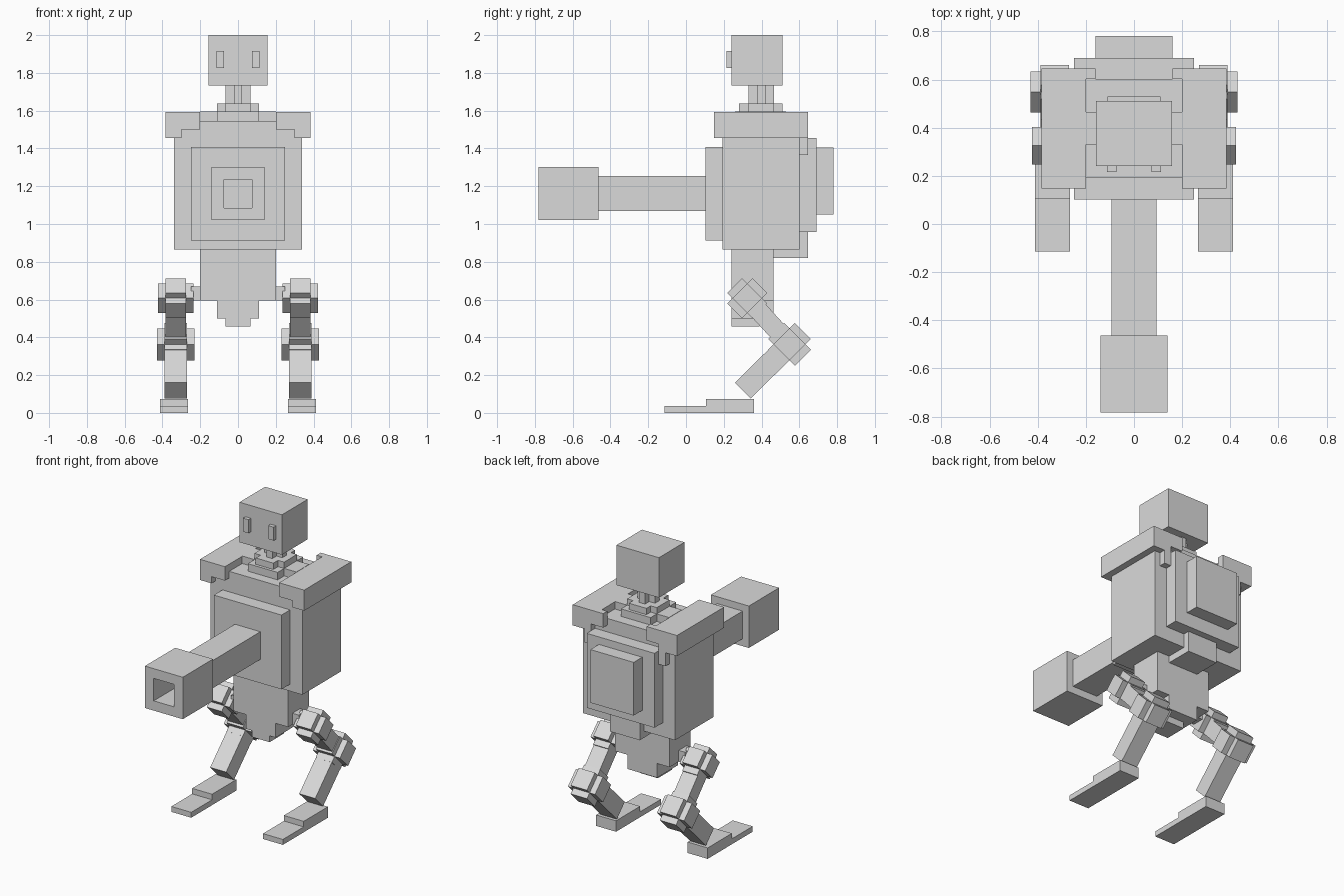
import bpy
import math
from mathutils import Matrix, Vector

if "Cube" in bpy.data.objects:
    bpy.data.objects.remove(bpy.data.objects["Cube"])

grey = bpy.data.materials.new("light_grey")
grey.diffuse_color = (0.7, 0.7, 0.7, 1)
grey.use_nodes = True
grey.node_tree.nodes["Principled BSDF"].inputs["Base Color"].default_value = grey.diffuse_color


def finish(name, verts, faces):
    mesh = bpy.data.meshes.new(name)
    mesh.from_pydata(verts, [], faces)
    mesh.materials.append(grey)
    obj = bpy.data.objects.new(name, mesh)
    bpy.context.collection.objects.link(obj)
    return obj


def boxes(name, *specs, tilt=0.0, origin=(0, 0, 0)):
    """One object from boxes (x0, x1, y0, y1, z0, z1), tilted about x and moved."""
    move = Matrix.Translation(origin) @ Matrix.Rotation(tilt, 4, 'X')
    verts, faces = [], []
    for x0, x1, y0, y1, z0, z1 in specs:
        n = len(verts)
        verts += [move @ Vector((x, y, z)) for x in (x0, x1) for y in (y0, y1) for z in (z0, z1)]
        quads = ((0, 1, 3, 2), (4, 6, 7, 5), (0, 4, 5, 1), (2, 3, 7, 6), (0, 2, 6, 4), (1, 5, 7, 3))
        faces += [tuple(n + i for i in q) for q in quads]
    return finish(name, verts, faces)


def wide(w, *rest):
    return (-w, w, *rest)


def flip(side, x0, x1, *rest):
    a, b = sorted((side * x0, side * x1))
    return (a, b, *rest)


# Head and eyes
boxes("head", wide(0.157, 0.24, 0.51, 1.733, 2.0))
for side, tag in ((-1, "right"), (1, "left")):
    boxes(tag + "_eye", flip(side, 0.073, 0.113, 0.215, 0.24, 1.825, 1.915))

# Cross-shaped neck and stepped collar
boxes("neck", wide(0.065, 0.375, 0.42, 1.635, 1.733), wide(0.022, 0.33, 0.465, 1.635, 1.733))
boxes("collar", wide(0.11, 0.33, 0.465, 1.59, 1.637), wide(0.065, 0.28, 0.51, 1.59, 1.637))
boxes("collar_base", wide(0.2, 0.33, 0.465, 1.54, 1.595), wide(0.11, 0.26, 0.53, 1.54, 1.595))

# Torso, chest plate and backpack
boxes("torso", wide(0.34, 0.193, 0.602, 0.865, 1.5), wide(0.2, 0.193, 0.602, 1.5, 1.545))
boxes("chest_plate", wide(0.25, 0.102, 0.193, 0.912, 1.408))
boxes("backpack", wide(0.25, 0.602, 0.69, 0.958, 1.455), wide(0.16, 0.69, 0.78, 1.05, 1.405))
boxes("lower_back_block", wide(0.11, 0.46, 0.645, 0.82, 0.96))

# Shoulder pads with hanging outer edge and rear tab
for side, tag in ((-1, "right"), (1, "left")):
    boxes(tag + "_shoulder",
          flip(side, 0.2, 0.385, 0.148, 0.645, 1.5, 1.593),
          flip(side, 0.3, 0.385, 0.148, 0.645, 1.455, 1.5),
          flip(side, 0.16, 0.2, 0.602, 0.645, 1.5, 1.593),
          flip(side, 0.25, 0.3, 0.602, 0.645, 1.365, 1.5))

# Chest cannon: barrel plus hollow square muzzle
boxes("cannon_barrel", wide(0.094, -0.463, 0.102, 1.07, 1.255))
rings = [(-0.463, 0.14), (-0.782, 0.14), (-0.782, 0.075), (-0.49, 0.075)]
verts = [(sx * r, y, 1.161 + sz * r) for y, r in rings
         for sx, sz in ((-1, -1), (1, -1), (1, 1), (-1, 1))]
faces = [(3, 2, 1, 0), (12, 13, 14, 15)]
for k in range(3):
    for i in range(4):
        j = (i + 1) % 4
        faces.append((4 * k + i, 4 * k + j, 4 * k + 4 + j, 4 * k + 4 + i))
muzzle = finish("cannon_muzzle", verts, faces)

# Stepped pelvis
boxes("pelvis", wide(0.202, 0.24, 0.462, 0.595, 0.865),
      wide(0.11, 0.24, 0.462, 0.5, 0.595), wide(0.065, 0.24, 0.39, 0.457, 0.5))


def joint(name, centre, half, arm):
    """Three crossed bars, tilted 45 degrees."""
    specs = []
    for axis in range(3):
        r = [half] * 3
        r[axis] = arm
        specs.append((-r[0], r[0], -r[1], r[1], -r[2], r[2]))
    return boxes(name, *specs, tilt=math.pi / 4, origin=centre)


def limb(name, a, b, half_x, half_t):
    """Bar running from a to b in the side plane."""
    a, b = Vector(a), Vector(b)
    d = b - a
    return boxes(name, (-half_x, half_x, 0, d.length, -half_t, half_t),
                 tilt=math.atan2(d.z, d.y), origin=a)


# Legs: hip, thigh, knee, shin and foot
for side, tag in ((-1, "right"), (1, "left")):
    x = side * 0.329
    hip, knee, ankle = (x, 0.325, 0.607), (x, 0.548, 0.363), (x, 0.302, 0.118)
    boxes(tag + "_hip_pin", flip(side, 0.2, 0.25, 0.285, 0.365, 0.595, 0.67))
    joint(tag + "_hip", hip, 0.055, 0.0945)
    limb(tag + "_thigh", hip, knee, 0.055, 0.05)
    joint(tag + "_knee", knee, 0.06, 0.1)
    limb(tag + "_shin", knee, ankle, 0.059, 0.059)
    boxes(tag + "_foot", flip(side, 0.265, 0.412, 0.105, 0.36, 0, 0.073),
          flip(side, 0.265, 0.412, -0.115, 0.105, 0, 0.036))
